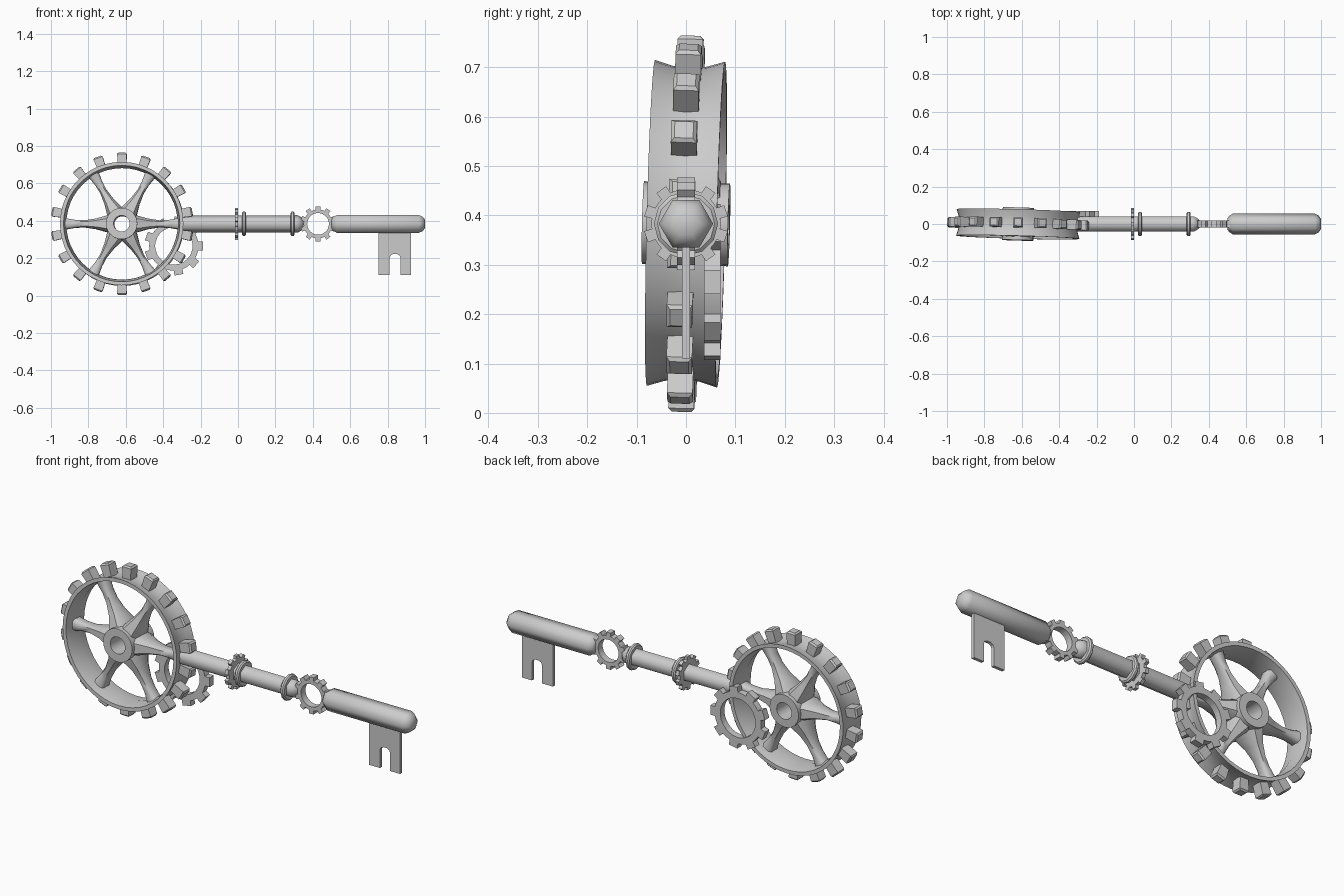
import bpy, bmesh
from math import sin, cos, pi, radians
from mathutils import Matrix, Vector

if "Cube" in bpy.data.objects:
    bpy.data.objects.remove(bpy.data.objects["Cube"])

AX = 0.383      # height of the key's axis


def finish(name, bm, matrix=Matrix(), smooth=True, angle=35):
    bmesh.ops.recalc_face_normals(bm, faces=bm.faces)
    me = bpy.data.meshes.new(name)
    bm.to_mesh(me)
    bm.free()
    ob = bpy.data.objects.new(name, me)
    bpy.context.collection.objects.link(ob)
    ob.matrix_world = matrix
    if smooth:
        bpy.context.view_layer.objects.active = ob
        ob.select_set(True)
        bpy.ops.object.shade_smooth_by_angle(angle=radians(angle))
        ob.select_set(False)
    return ob


def loft(bm, rings, cap=False, closed=False):
    """Bridge equal-length rings of points."""
    vs = [[bm.verts.new(p) for p in r] for r in rings]
    n = len(vs[0])
    for i in range(len(vs) if closed else len(vs) - 1):
        a, b = vs[i], vs[(i + 1) % len(vs)]
        for j in range(n):
            k = (j + 1) % n
            bm.faces.new((a[j], a[k], b[k], b[j]))
    if cap:
        bm.faces.new(vs[0])
        bm.faces.new(vs[-1])


def lathe(name, profile, segs, matrix, axis='Y', phase=0.0, closed=False, angle=35):
    """Spin (position, radius) points around the X or Y axis."""
    bm = bmesh.new()
    rings = []
    for p, r in profile:
        ring = []
        for i in range(segs):
            a = phase + 2 * pi * i / segs
            u, v = r * cos(a), r * sin(a)
            ring.append((u, p, v) if axis == 'Y' else (p, u, v))
        rings.append(ring)
    loft(bm, rings, cap=not closed, closed=closed)
    return finish(name, bm, matrix, angle=angle)


def gear(name, r_out, r_body, r_hole, thick, teeth, matrix, phase=0.0):
    """Toothed ring lying in XZ, thickness along Y."""
    bm = bmesh.new()
    pts = []
    step = 2 * pi / teeth
    for t in range(teeth):
        for f, r in ((-0.26, r_body), (-0.22, r_out), (0.22, r_out), (0.26, r_body), (0.5, r_body)):
            pts.append((phase + (t + f) * step, r))
    h = thick / 2
    front_out = [(r * cos(a), -h, r * sin(a)) for a, r in pts]
    back_out = [(x, h, z) for x, _, z in front_out]
    front_in = [(r_hole * cos(a), -h, r_hole * sin(a)) for a, _ in pts]
    back_in = [(x, h, z) for x, _, z in front_in]
    loft(bm, [front_out, back_out, back_in, front_in], closed=True)
    return finish(name, bm, matrix, angle=30)


# Large wheel, slightly tilted
wheel = (Matrix.Translation((-0.62, 0, AX)) @ Matrix.Rotation(-0.027, 4, 'Z')
         @ Matrix.Rotation(-0.025, 4, 'X'))
lathe("wheel_rim", [(-0.071, 0.33), (-0.035, 0.319), (0, 0.315), (0.035, 0.319), (0.071, 0.33),
                    (0.071, 0.311), (0, 0.298), (-0.071, 0.311)], 48, wheel, closed=True)
lathe("wheel_hub", [(-0.087, 0.084), (0.087, 0.084), (0.087, 0.043), (-0.087, 0.043)],
      24, wheel, closed=True)

# Flared spokes: (distance, half width, half depth)
sections = [(0.06, 0.047, 0.072), (0.085, 0.043, 0.068), (0.14, 0.028, 0.044), (0.2, 0.019, 0.031),
            (0.25, 0.021, 0.028), (0.29, 0.028, 0.03), (0.308, 0.031, 0.032)]
for i in range(6):
    bm = bmesh.new()
    rings = []
    for d, w, y in sections:
        c = 0.6
        rings.append([(d, -y, -w * c), (d, -y, w * c), (d, -y * c, w), (d, y * c, w),
                      (d, y, w * c), (d, y, -w * c), (d, y * c, -w), (d, -y * c, -w)])
    loft(bm, rings, cap=True)
    finish(f"wheel_spoke_{i}", bm, wheel @ Matrix.Rotation(i * pi / 3, 4, 'Y'), angle=50)

# Block teeth around the rim
for i in range(18):
    bm = bmesh.new()
    bmesh.ops.create_cube(bm, size=1)
    bmesh.ops.scale(bm, vec=(0.07, 0.052, 0.052), verts=bm.verts)
    for v in bm.verts:
        if v.co.x < 0:
            v.co.z *= 0.85
    top = [e for e in bm.edges if all(v.co.x > 0 for v in e.verts)]
    bmesh.ops.bevel(bm, geom=top, offset=0.007, segments=1, affect='EDGES')
    bmesh.ops.translate(bm, vec=(0.346, 0, 0), verts=bm.verts)
    finish(f"wheel_tooth_{i}", bm, wheel @ Matrix.Rotation((i + 0.5) * pi / 9, 4, 'Y'), smooth=False)

# Small gear behind the wheel
gear("small_gear", 0.158, 0.132, 0.1, 0.034, 9, Matrix.Translation((-0.343, 0.053, 0.265)))

# Six-sided shafts
axis = Matrix.Translation((0, 0, AX))
lathe("main_shaft", [(-0.305, 0.046), (0.3, 0.046), (0.318, 0.047), (0.335, 0.038), (0.35, 0.024)],
      6, axis, 'X', phase=pi / 6, angle=65)
lathe("end_shaft", [(0.5, 0.03), (0.508, 0.042), (0.528, 0.055), (0.968, 0.055),
                    (0.988, 0.044), (1.0, 0.026)], 6, axis, 'X', angle=65)

# Collars on the main shaft
for n, x in (("inner_collar", 0.032), ("outer_collar", 0.292)):
    lathe(n, [(x - 0.011, 0.04), (x - 0.011, 0.058), (x - 0.005, 0.065), (x + 0.005, 0.065),
              (x + 0.011, 0.058), (x + 0.011, 0.04)], 12, axis, 'X', closed=True)
gear("toothed_collar", 0.086, 0.07, 0.038, 0.018, 10,
     Matrix.Translation((-0.008, 0, AX)) @ Matrix.Rotation(pi / 2, 4, 'Z'), phase=pi / 2)

# Ring gear joining the shafts
gear("ring_gear", 0.095, 0.077, 0.058, 0.036, 10, Matrix.Translation((0.428, 0, AX)), phase=pi / 2)

# Key bit with a rounded slot
outline = [(0.75, 0.36), (0.75, 0.11), (0.811, 0.11), (0.811, 0.203), (0.817, 0.216), (0.83, 0.222),
           (0.85, 0.222), (0.863, 0.216), (0.869, 0.203), (0.869, 0.11), (0.925, 0.11), (0.925, 0.36)]
bm = bmesh.new()
loft(bm, [[(x, y, z) for x, z in outline] for y in (-0.008, 0.008)], cap=True)
finish("key_bit", bm, smooth=False)
